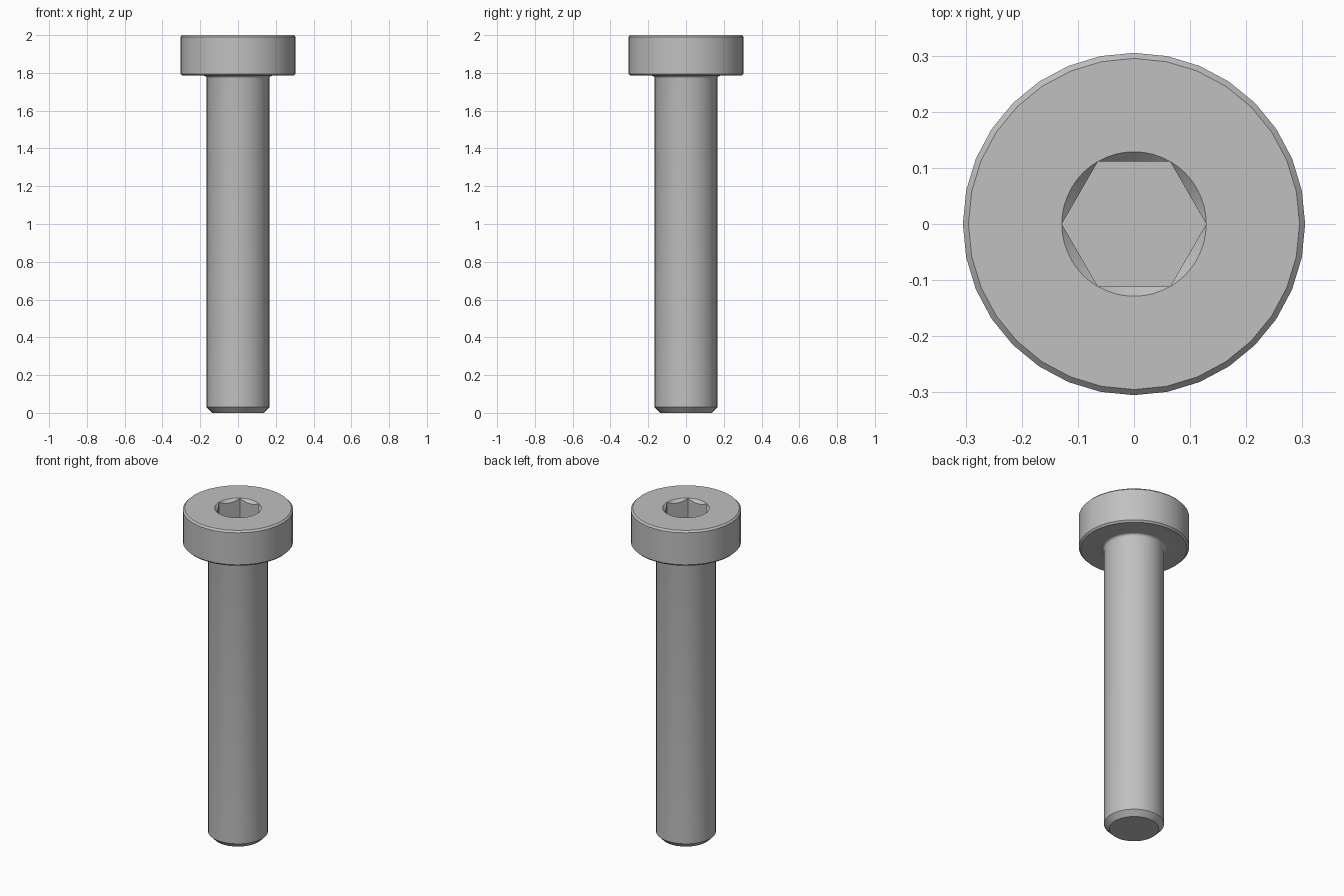
import bpy
import bmesh
from math import sin, cos, pi, radians

if "Cube" in bpy.data.objects:
    bpy.data.objects.remove(bpy.data.objects["Cube"], do_unlink=True)

SIDES = 32            # segments around head and shank
RIM = 48              # segments around the socket rim
HEAD_R, SHANK_R = 0.305, 0.166
TOP, SEAT = 2.0, 1.785
EDGE = 0.01           # head edge chamfer
FILLET = 0.015        # blend under the head
APOTHEM = 0.1115      # half the width across the socket flats
CORNER = APOTHEM / cos(pi / 6)
FLOOR = TOP - 0.16

steel = bpy.data.materials.new("steel_grey")
steel.use_nodes = True
colour = (0.53, 0.53, 0.53, 1)
steel.diffuse_color = colour
steel.node_tree.nodes["Principled BSDF"].inputs["Base Color"].default_value = colour

bm = bmesh.new()


def ring(count, point):
    """Vertices around the axis; point(angle) gives radius and height."""
    verts = []
    for i in range(count):
        a = 2 * pi * i / count
        r, z = point(a)
        verts.append(bm.verts.new((r * cos(a), r * sin(a), z)))
    return verts


def skin(lower, upper):
    n = len(lower)
    for i in range(n):
        j = (i + 1) % n
        bm.faces.new((lower[i], lower[j], upper[j], upper[i]))


def hex_radius(a):
    return APOTHEM / cos(a % (pi / 3) - pi / 6)


# Shank and head as one turned profile: chamfered tip, fillet, chamfered head
profile = [(0.137, 0), (SHANK_R, 0.03)]
for k in range(5):
    t = k / 4 * pi / 2
    profile.append((SHANK_R + FILLET * (1 - cos(t)), SEAT - FILLET * (1 - sin(t))))
profile += [(HEAD_R - EDGE, SEAT), (HEAD_R, SEAT + EDGE),
            (HEAD_R, TOP - EDGE), (HEAD_R - EDGE, TOP)]
rings = [ring(SIDES, lambda a, p=p: p) for p in profile]
for low, high in zip(rings, rings[1:]):
    skin(low, high)
bm.faces.new(list(reversed(rings[0])))

# Hexagonal socket with a conical lead-in that scallops the flats
rim = ring(RIM, lambda a: (CORNER, TOP))
scallop = ring(RIM, lambda a: (hex_radius(a), TOP - (CORNER - hex_radius(a))))
floor = ring(RIM, lambda a: (hex_radius(a), FLOOR))
skin(rim, scallop)
skin(scallop, floor)
bm.faces.new(floor)

# Flat annular top of the head
border = []
for loop in (rings[-1], rim):
    for i, v in enumerate(loop):
        border.append(bm.edges.get((v, loop[(i + 1) % len(loop)])))
bmesh.ops.triangle_fill(bm, use_beauty=True, use_dissolve=False, edges=border,
                        normal=(0, 0, 1))

bmesh.ops.remove_doubles(bm, verts=bm.verts, dist=0.0001)
bmesh.ops.recalc_face_normals(bm, faces=bm.faces)

mesh = bpy.data.meshes.new("socket_screw")
bm.to_mesh(mesh)
bm.free()
mesh.materials.append(steel)
screw = bpy.data.objects.new("socket_screw", mesh)
bpy.context.collection.objects.link(screw)

bpy.ops.object.select_all(action='DESELECT')
screw.select_set(True)
bpy.context.view_layer.objects.active = screw
bpy.ops.object.shade_smooth_by_angle(angle=radians(30))
